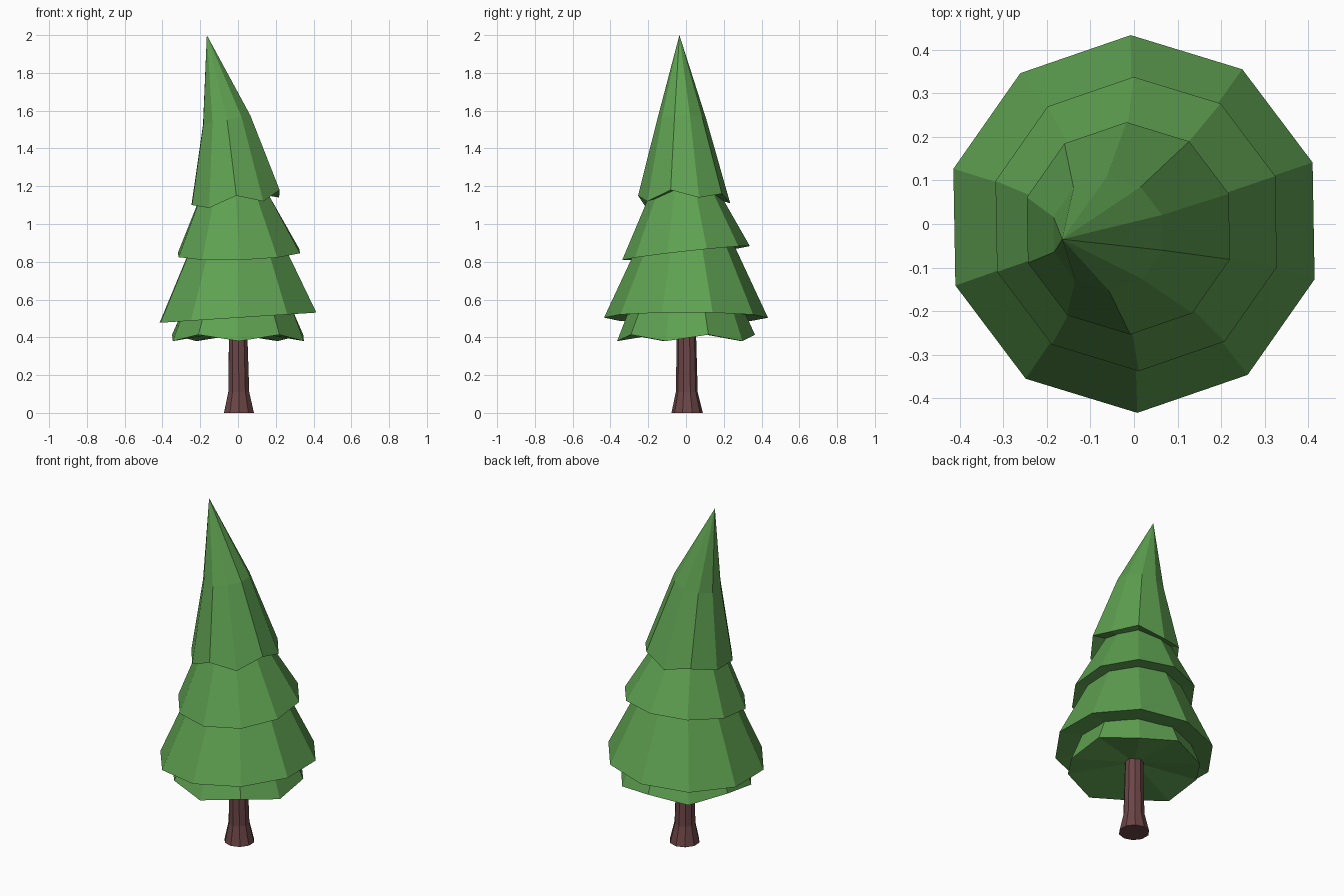
import bpy, bmesh, math

if "Cube" in bpy.data.objects:
    bpy.data.objects.remove(bpy.data.objects["Cube"])

SIDES = 10
ANGLES = [math.radians(19 + 36 * i) for i in range(SIDES)]


def material(name, rgb):
    m = bpy.data.materials.new(name)
    m.diffuse_color = (*rgb, 1)
    m.use_nodes = True
    m.node_tree.nodes["Principled BSDF"].inputs["Base Color"].default_value = m.diffuse_color
    return m


GREEN = material("pine green", (0.115, 0.36, 0.083))
BROWN = material("bark brown", (0.15, 0.06, 0.062))


def ring(cx, cy, r, z, tilt=(0, 0), offsets=None):
    """Ten points around a centre; the height may tilt or vary per corner."""
    pts = []
    for i, a in enumerate(ANGLES):
        dx, dy = r * math.cos(a), r * math.sin(a)
        dz = tilt[0] * dx + tilt[1] * dy + (offsets[i] if offsets else 0)
        pts.append((cx + dx, cy + dy, z + dz))
    return pts


def loft(name, rings, mat, bottom=None, tip=None):
    """Skin the rings; close each end with a fan to a point or a flat cap."""
    bm = bmesh.new()
    loops = [[bm.verts.new(p) for p in r] for r in rings]

    def cap(loop, point):
        if point is None:
            bm.faces.new(loop)
            return
        c = bm.verts.new(point)
        for i in range(SIDES):
            bm.faces.new((loop[i], loop[(i + 1) % SIDES], c))

    for lo, hi in zip(loops, loops[1:]):
        for i in range(SIDES):
            j = (i + 1) % SIDES
            bm.faces.new((lo[i], lo[j], hi[j], hi[i]))
    cap(loops[0], bottom)
    cap(loops[-1], tip)
    bmesh.ops.recalc_face_normals(bm, faces=bm.faces)
    me = bpy.data.meshes.new(name)
    bm.to_mesh(me)
    bm.free()
    me.materials.append(mat)
    ob = bpy.data.objects.new(name, me)
    bpy.context.collection.objects.link(ob)


# Trunk with a flared foot
loft("trunk", [ring(0.005, 0.006, 0.083, 0),
               ring(0.004, 0.004, 0.058, 0.11),
               ring(0, 0.002, 0.049, 0.5)], BROWN)

# Bottom skirt with a zigzag rim
loft("bottom_skirt",
     [ring(0, 0, 0.365, 0.397, offsets=[0.017, -0.017] * 5),
      ring(0, 0, 0.28, 0.6)], GREEN, bottom=(0, 0, 0.44))

# Widest tier, tilted a little sideways
loft("lower_tier",
     [ring(0, 0, 0.434, 0.504, tilt=(0.065, 0)),
      ring(-0.003, 0, 0.226, 0.95)], GREEN, bottom=(0, 0, 0.56))

# Middle tier, tilted front to back
loft("middle_tier",
     [ring(0.005, 0, 0.338, 0.846, tilt=(0.03, 0.11)),
      ring(-0.02, -0.008, 0.165, 1.2)], GREEN, bottom=(0, 0, 0.9))

# Crown with an uneven rim and a bent, leaning tip
rim = [0, 0.02, -0.03, -0.01, -0.04, -0.04, -0.055, 0.01, -0.02, 0.04]
loft("crown",
     [ring(-0.013, -0.01, 0.244, 1.14, offsets=rim),
      ring(-0.06, -0.022, 0.131, 1.55, tilt=(0.2, 0))],
     GREEN, bottom=(-0.02, -0.01, 1.18), tip=(-0.165, -0.035, 2.0))
